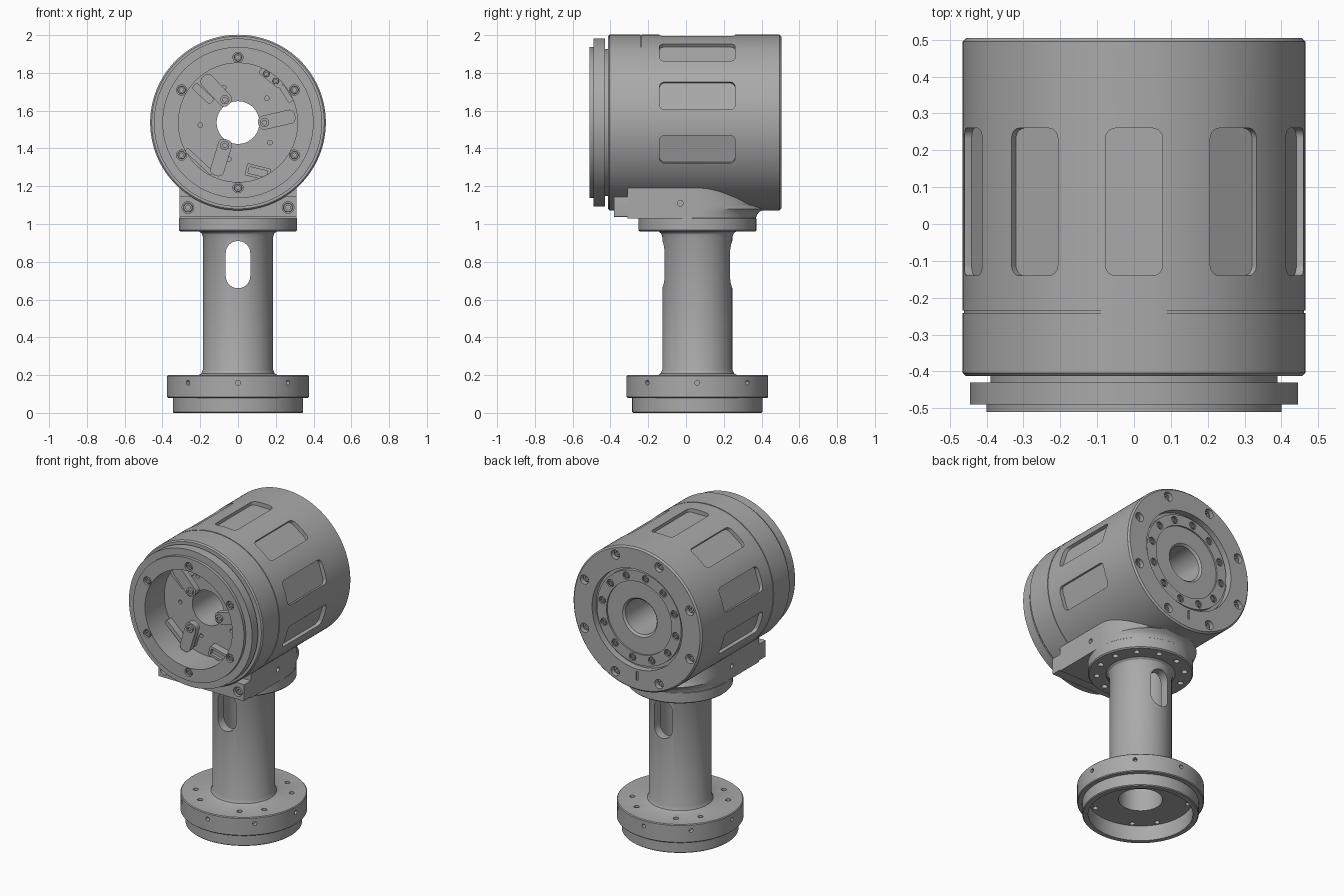
import bpy, bmesh
from math import pi, cos, sin, radians
from mathutils import Matrix

if "Cube" in bpy.data.objects:
    bpy.data.objects.remove(bpy.data.objects["Cube"], do_unlink=True)

grey = bpy.data.materials.new("machined_grey")
grey.use_nodes = True
colour = (0.4, 0.4, 0.4, 1)
grey.diffuse_color = colour
bsdf = next(n for n in grey.node_tree.nodes if n.type == "BSDF_PRINCIPLED")
bsdf.inputs["Base Color"].default_value = colour
bsdf.inputs["Roughness"].default_value = 0.5

HEAD_Z, STEM_Y = 1.537, 0.06
T = Matrix.Translation


def R(deg, axis):
    return Matrix.Rotation(radians(deg), 4, axis)


def front(x, z, y, turn=0):
    """Local z points to the front (-y), local y points up."""
    return T((x, y, z)) @ R(90, "X") @ R(turn, "Z")


def back(x, z, y):
    return T((x, y, z)) @ R(-90, "X")


def ring(count, radius, start=0):
    for i in range(count):
        a = radians(start + 360 * i / count)
        yield radius * cos(a), radius * sin(a)


def loft(bm, loops, closed=False):
    """Bridge equal loops of points; cap the ends unless closed."""
    rows = [[bm.verts.new(p) for p in loop] for loop in loops]
    n = len(rows[0])
    pairs = list(zip(rows, rows[1:])) + ([(rows[-1], rows[0])] if closed else [])
    for a, b in pairs:
        for i in range(n):
            j = (i + 1) % n
            bm.faces.new((a[i], a[j], b[j], b[i]))
    if not closed:
        bm.faces.new(rows[0])
        bm.faces.new(rows[-1])


def lathe(bm, profile, m, steps=96):
    loft(bm, [[m @ T((r * cos(2 * pi * i / steps), r * sin(2 * pi * i / steps), h)).translation
               for i in range(steps)] for r, h in profile], closed=True)


def plate(bm, w, l, r, t, m):
    """Rounded rectangle, w by l with corner radius r, raised by t."""
    pts = []
    for k, (sx, sy) in enumerate(((1, 1), (-1, 1), (-1, -1), (1, -1))):
        for s in range(7):
            a = radians(90 * k + 15 * s)
            pts.append((sx * (w / 2 - r) + r * cos(a), sy * (l / 2 - r) + r * sin(a)))
    loft(bm, [[m @ T((x, y, h)).translation for x, y in pts] for h in (0, t)])


def rod(bm, r, depth, m, steps=20):
    """Cylinder centred on the matrix origin along local z."""
    bmesh.ops.create_cone(bm, cap_ends=True, segments=steps, radius1=r,
                          radius2=r, depth=depth, matrix=m)


def screw(bm, r, h, m):
    lathe(bm, [(0, 0), (r, 0), (r, h * 0.9), (r * 0.9, h), (r * 0.5, h),
               (r * 0.5, h * 0.4), (0, h * 0.4)], m, 18)


def make(name, bm, cutter=None):
    bmesh.ops.remove_doubles(bm, verts=bm.verts[:], dist=1e-5)
    bmesh.ops.delete(bm, geom=[e for e in bm.edges if not e.link_faces], context="EDGES")
    bmesh.ops.recalc_face_normals(bm, faces=bm.faces[:])
    mesh = bpy.data.meshes.new(name)
    bm.to_mesh(mesh)
    bm.free()
    mesh.materials.append(grey)
    ob = bpy.data.objects.new(name, mesh)
    bpy.context.collection.objects.link(ob)
    bpy.ops.object.select_all(action="DESELECT")
    ob.select_set(True)
    bpy.context.view_layer.objects.active = ob
    if cutter:
        tool = make(name + "_cutter", cutter)
        tool.hide_render = True
        tool.select_set(False)
        ob.select_set(True)
        bpy.context.view_layer.objects.active = ob
        mod = ob.modifiers.new("cuts", "BOOLEAN")
        mod.operation, mod.solver, mod.object = "DIFFERENCE", "EXACT", tool
        bpy.ops.object.modifier_apply(modifier=mod.name)
        bpy.data.objects.remove(tool, do_unlink=True)
    bpy.ops.object.shade_smooth_by_angle(angle=radians(30))
    return ob


# Hollow column with base and upper flange
body, cuts = bmesh.new(), bmesh.new()
lathe(body, [(.31, 0), (.34, 0), (.345, .005), (.345, .08), (.37, .08), (.375, .085),
             (.375, .195), (.37, .2), (.21, .2), (.195, .208), (.185, .23),
             (.185, .93), (.192, .95), (.205, .96), (.305, .96), (.312, .967),
             (.312, 1.03), (.307, 1.035), (.13, 1.035), (.13, .1), (.31, .1)],
      T((0, STEM_Y, 0)))
plate(cuts, .13, .25, .064, .7, front(0, .785, .41))
for i in range(8):
    rod(cuts, .013, .06, T((0, STEM_Y, .16)) @ R(45 * i, "Z") @ T((.375, 0, 0)) @ R(90, "Y"))
for x, y in ring(12, .285):
    if min(abs(x), abs(y)) > .01:
        rod(cuts, .016, .3, T((x, y + STEM_Y, .2)))
for x, y in ring(12, .26, 15):
    rod(cuts, .018, .06, T((x, y + STEM_Y, .96)))
make("column", body, cuts)

# Saddle joining the column to the head, swelling at the rear
body, cuts = bmesh.new(), bmesh.new()
loops = []
for z, b in ((1.03, .31), (1.05, .316), (1.065, .33), (1.08, .36), (1.1, .33), (1.19, .31)):
    arc = [(.31 * cos(pi * i / 40), STEM_Y + b * sin(pi * i / 40), z) for i in range(41)]
    loops.append(arc + [(-.31, -.31, z), (.31, -.31, z)])
loft(body, loops)
for s in (-1, 1):
    rod(cuts, .015, .06, T((s * .31, -.03, 1.11)) @ R(90, "Y"))
make("saddle", body, cuts)

# Front lug under the head with two bolt pockets
body, cuts = bmesh.new(), bmesh.new()
plate(body, .62, .108, .004, .07, front(0, 1.091, -.31))
for s in (-1, 1):
    rod(cuts, .031, .06, front(s * .265, 1.087, -.38))
make("front_lug", body, cuts)

# Head housing: open front bowl, through bore and stepped rear face
body, cuts = bmesh.new(), bmesh.new()
lathe(body, [(.315, -.51), (.4, -.51), (.4, -.49), (.445, -.49), (.445, -.43),
             (.39, -.43), (.39, -.412), (.457, -.412), (.465, -.404),
             (.465, -.242), (.461, -.242), (.461, -.235), (.465, -.235),
             (.465, .495), (.455, .505), (.325, .505), (.325, .462), (.305, .462),
             (.305, .485), (.235, .485), (.235, .475), (.125, .475), (.113, .463),
             (.113, -.31), (.315, -.31)], back(0, HEAD_Z, 0), 128)
for k in range(-3, 4):
    plate(cuts, .155, .4, .028, .1,
          T((0, 0, HEAD_Z)) @ R(36 * k, "Y") @ T((0, .06, .438)))
for x, z in ring(6, .345, 90):
    rod(cuts, .027, .05, front(x, HEAD_Z + z, -.51))
for x, z in ring(8, .412, 22.5):
    rod(cuts, .03, .08, back(x, HEAD_Z + z, .505), 24)
for x, z in ring(12, .27, 10):
    rod(cuts, .024, .03, back(x, HEAD_Z + z, .485))
plate(cuts, .012, .06, .003, .02, back(0, HEAD_Z - .37, .495))
for x, z in ring(5, .2, 40):
    rod(cuts, .012, .04, front(x, HEAD_Z + z, -.31))
make("head_housing", body, cuts)

# Socket screws
bm = bmesh.new()
for x, z in ring(6, .345, 90):
    screw(bm, .021, .02, front(x, HEAD_Z + z, -.485))
for x, z in ring(12, .27, 10):
    screw(bm, .018, .014, back(x, HEAD_Z + z, .47))
for x, z in ring(8, .412, 22.5):
    screw(bm, .023, .02, back(x, HEAD_Z + z, .465))
for s in (-1, 1):
    screw(bm, .025, .02, front(s * .265, 1.087, -.35))
make("screws", bm)

# Three clamp arms around the bore, each on a foot with a pivot screw
arms, pivots = bmesh.new(), bmesh.new()
for a in (0, 120, 240):
    hub = front(0, HEAD_Z, -.31) @ R(a, "Z") @ T((.14, 0, 0)) @ R(13, "Z")
    plate(arms, .2, .075, .03, .04, hub @ T((.067, 0, .04)))
    plate(arms, .08, .06, .01, .04, hub @ T((.11, 0, 0)))
    screw(pivots, .024, .014, hub @ T((0, 0, .08)))
make("clamp_arms", arms)
make("pivot_screws", pivots)

# Small fittings on the bowl floor
bm = bmesh.new()
for x, z, w, l, turn in ((.175, 1.775, .14, .045, -38), (.255, 1.69, .1, .03, -58),
                         (-.205, 1.33, .19, .025, -43), (-.185, 1.69, .13, .04, -43)):
    plate(bm, w, l, l * .3, .045, front(x, z, -.31, turn))
for x, z in ((.15, 1.795), (.2, 1.757)):
    screw(bm, .017, .015, front(x, z, -.355))
make("floor_fittings", bm)

# Framed connector at the bottom of the bowl
bm, cuts = bmesh.new(), bmesh.new()
plate(bm, .13, .065, .006, .05, front(.105, 1.275, -.31, -14))
plate(cuts, .1, .035, .004, .05, front(.105, 1.275, -.34, -14))
make("connector", bm, cuts)
